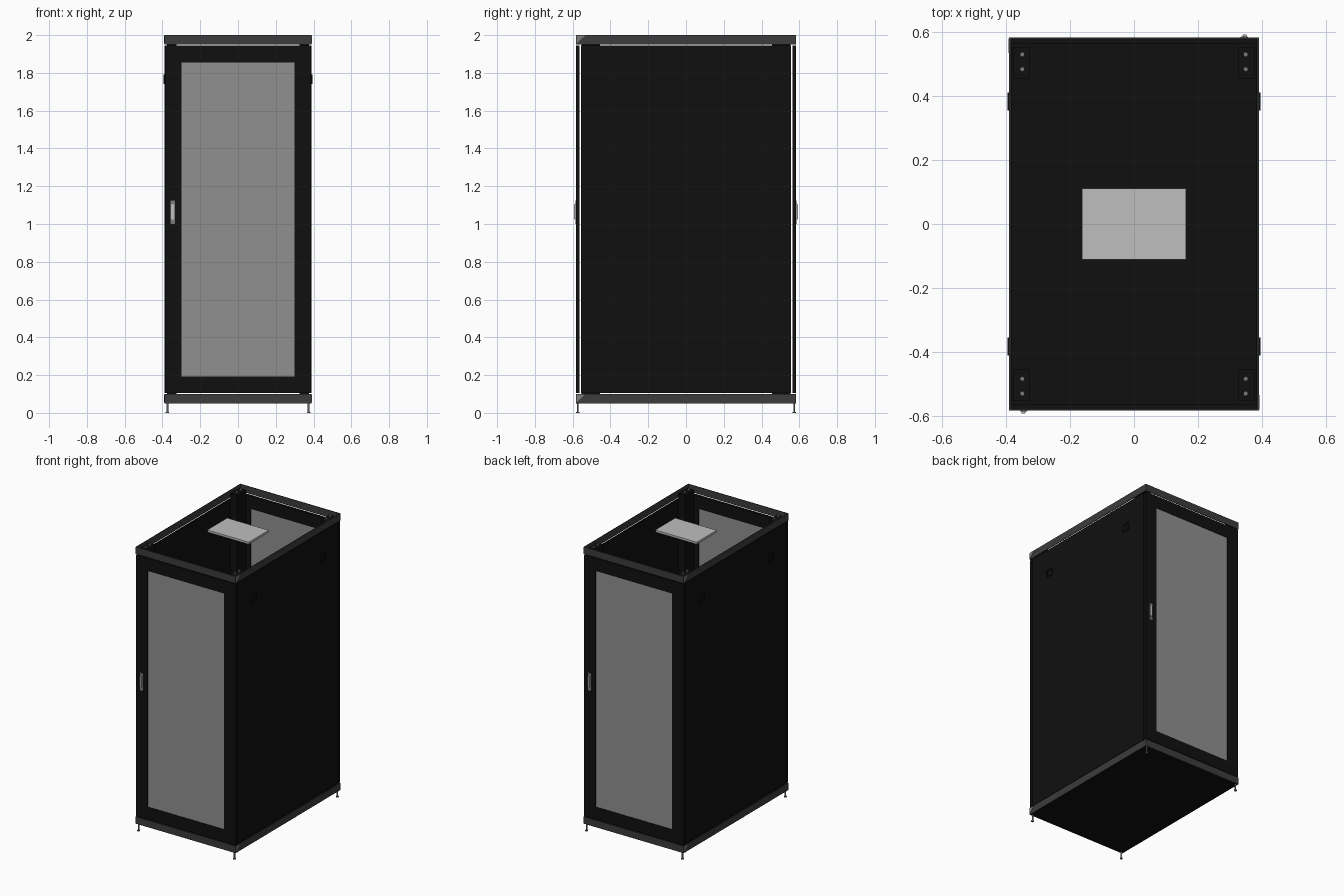
import bpy, bmesh
from mathutils import Matrix

if "Cube" in bpy.data.objects:
    bpy.data.objects.remove(bpy.data.objects["Cube"], do_unlink=True)


def material(name, value):
    m = bpy.data.materials.new(name)
    m.use_nodes = True
    color = (value, value, value, 1)
    m.diffuse_color = color
    m.node_tree.nodes["Principled BSDF"].inputs["Base Color"].default_value = color
    return m


BLACK = material("black steel", 0.005)
FRAME = material("dark grey frame", 0.045)
GLASS = material("grey mesh glass", 0.28)
PLATE = material("light grey", 0.52)
METAL = material("mid grey metal", 0.2)


def finish(name, bm, mat):
    bmesh.ops.recalc_face_normals(bm, faces=bm.faces)
    mesh = bpy.data.meshes.new(name)
    bm.to_mesh(mesh)
    bm.free()
    mesh.materials.append(mat)
    obj = bpy.data.objects.new(name, mesh)
    bpy.context.collection.objects.link(obj)
    return obj


def box(name, x, y, z, mat, bevel=0):
    """Box from a (low, high) pair on each axis."""
    bm = bmesh.new()
    size = [abs(b - a) for a, b in (x, y, z)]
    mid = [(a + b) / 2 for a, b in (x, y, z)]
    bmesh.ops.create_cube(bm, size=1, matrix=Matrix.Translation(mid) @ Matrix.Diagonal((*size, 1)))
    if bevel:
        bmesh.ops.bevel(bm, geom=bm.edges[:], offset=bevel, segments=2, affect='EDGES')
    return finish(name, bm, mat)


def ring(name, outer, inner, span, place, mat):
    """Rectangular frame; place maps (u, v, depth) to a position."""
    bm = bmesh.new()

    def loop(rect, d):
        u0, u1, v0, v1 = rect
        return [bm.verts.new(place(u, v, d)) for u, v in ((u0, v0), (u1, v0), (u1, v1), (u0, v1))]

    loops = [loop(outer, span[0]), loop(outer, span[1]), loop(inner, span[1]), loop(inner, span[0])]
    for a, b in zip(loops, loops[1:] + loops[:1]):
        for i in range(4):
            j = (i + 1) % 4
            bm.faces.new((a[i], a[j], b[j], b[i]))
    return finish(name, bm, mat)


def cylinder(name, x, y, z, radius, mat, sides=12):
    bm = bmesh.new()
    bmesh.ops.create_cone(bm, cap_ends=True, segments=sides, radius1=radius, radius2=radius,
                          depth=z[1] - z[0], matrix=Matrix.Translation((x, y, (z[0] + z[1]) / 2)))
    return finish(name, bm, mat)


def corner_plate(name, s, low):
    """Thin triangular gusset on the end of a side rail."""
    bm = bmesh.new()
    pts = ((-0.58, low), (-0.58, low + 0.042), (-0.535, low + 0.042))
    face = bm.faces.new([bm.verts.new((0.389 * s, y * s, z)) for y, z in pts])
    new = bmesh.ops.extrude_face_region(bm, geom=[face])["geom"]
    bmesh.ops.translate(bm, vec=(0.003 * s, 0, 0),
                        verts=[v for v in new if isinstance(v, bmesh.types.BMVert)])
    return finish(name, bm, METAL)


W, D = 0.39, 0.583

# Top and bottom frames, floor and roof plate
for name, low in (("top", 1.95), ("bottom", 0.05)):
    ring(name + "_frame", (-W, W, -D, D), (-W + 0.005, W - 0.005, -D + 0.005, D - 0.005),
         (low, low + 0.05), lambda u, v, d: (u, v, d), FRAME)
box("floor", (-0.386, 0.386), (-0.579, 0.579), (0.049, 0.055), BLACK)
box("roof_plate", (-0.162, 0.162), (-0.111, 0.111), (1.985, 2.0), PLATE)

# Doors, handles, side panels: the back repeats the front turned half round
for s, end, side in ((1, "front", "left"), (-1, "back", "right")):
    ring(end + "_door", (-0.387, 0.387, 0.105, 1.944), (-0.298, 0.298, 0.192, 1.855),
         (-0.582, -0.564), lambda u, v, d: (u * s, d * s, v), BLACK)
    box(end + "_door_glass", (-0.299, 0.299), (-0.579 * s, -0.573 * s), (0.191, 1.856), GLASS)
    box(end + "_handle_base", (-0.357 * s, -0.333 * s), (-0.58 * s, -0.586 * s), (1.0, 1.125), METAL, 0.002)
    box(end + "_handle_lever", (-0.354 * s, -0.338 * s), (-0.585 * s, -0.592 * s), (1.025, 1.105), PLATE, 0.002)
    box(side + "_panel", (0.381 * s, 0.388 * s), (-0.557, 0.557), (0.105, 1.944), BLACK)
    for y in (-0.383, 0.383):
        ring(side + "_latch_rim", (y - 0.028, y + 0.028, 1.74, 1.792), (y - 0.02, y + 0.02, 1.748, 1.784),
             (0.386, 0.395), lambda u, v, d: (d * s, u, v), BLACK)
        box(side + "_latch", (0.386 * s, 0.391 * s), (y - 0.02, y + 0.02), (1.748, 1.784), BLACK)
    for low in (0.055, 1.955):
        corner_plate(side + "_corner_plate", s, low)

# Corner posts with bolts, and levelling feet
for sx in (-1, 1):
    for sy in (-1, 1):
        box("corner_post", (0.325 * sx, 0.376 * sx), (0.455 * sy, 0.552 * sy), (0.055, 1.985), BLACK)
        for y in (0.484, 0.53):
            cylinder("post_bolt", 0.349 * sx, y * sy, (1.984, 1.998), 0.008, METAL, 6)
        cylinder("foot_stem", 0.374 * sx, 0.573 * sy, (0.004, 0.052), 0.005, METAL)
        cylinder("foot_pad", 0.374 * sx, 0.573 * sy, (0, 0.006), 0.009, METAL)
